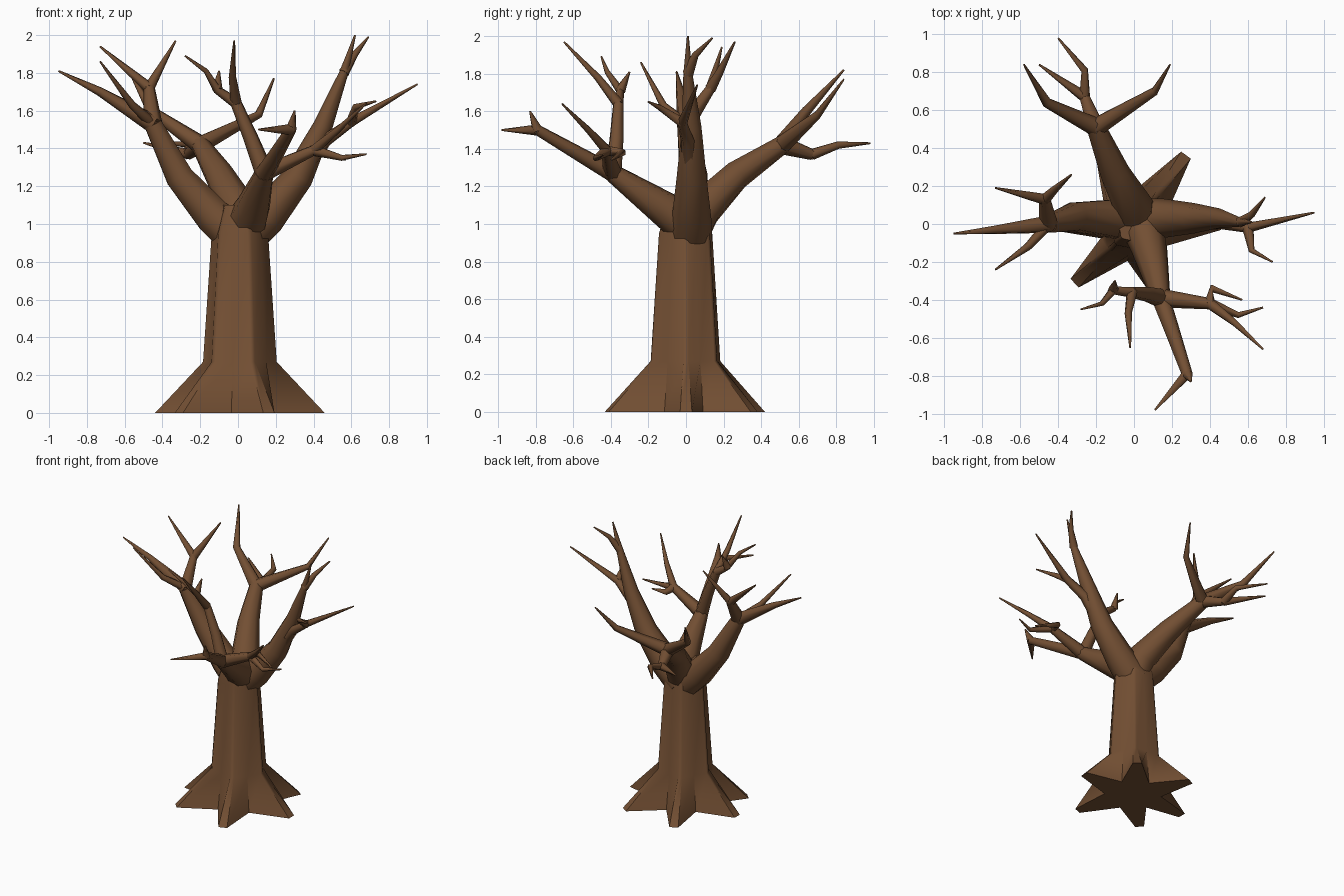
import bpy, bmesh
from math import radians, cos, sin, tau
from mathutils import Vector

cube = bpy.data.objects.get("Cube")
if cube:
    bpy.data.objects.remove(cube, do_unlink=True)

brown = (.17, .078, .033, 1)
bark = bpy.data.materials.new("brown bark")
bark.use_nodes = True
bark.diffuse_color = brown
shader = bark.node_tree.nodes["Principled BSDF"]
shader.inputs["Base Color"].default_value = brown
shader.inputs["Roughness"].default_value = .9


def skin(name, rings, smooth_angle):
    """Join equal rings of points into a closed, smooth-shaded tube."""
    bm = bmesh.new()
    loops = [[bm.verts.new(point) for point in ring] for ring in rings]
    for lower, upper in zip(loops, loops[1:]):
        for i in range(len(lower)):
            bm.faces.new((lower[i - 1], lower[i], upper[i], upper[i - 1]))
    bm.faces.new(loops[0])
    bm.faces.new(loops[-1])
    bmesh.ops.recalc_face_normals(bm, faces=bm.faces[:])
    mesh = bpy.data.meshes.new(name)
    bm.to_mesh(mesh)
    bm.free()
    mesh.materials.append(bark)
    obj = bpy.data.objects.new(name, mesh)
    bpy.context.collection.objects.link(obj)
    bpy.ops.object.select_all(action='DESELECT')
    obj.select_set(True)
    bpy.context.view_layer.objects.active = obj
    bpy.ops.object.shade_smooth_by_angle(angle=radians(smooth_angle))


def limb(name, thick, thin, *path, sides=6):
    """Limb along the path, tapering evenly with distance."""
    points = [Vector(p) for p in path]
    travelled = [0]
    for a, b in zip(points, points[1:]):
        travelled.append(travelled[-1] + (b - a).length)
    rings = []
    side = Vector((.3, .9, .2))
    for k, point in enumerate(points):
        before = points[max(k - 1, 0)]
        after = points[min(k + 1, len(points) - 1)]
        along = (after - before).normalized()
        side = (side - along * side.dot(along)).normalized()
        across = along.cross(side)
        radius = thick + (thin - thick) * travelled[k] / travelled[-1]
        turns = [tau * i / sides for i in range(sides)]
        rings.append([point + radius * (side * cos(t) + across * sin(t)) for t in turns])
    skin(name, rings, smooth_angle=75)


# Trunk: a fluted column whose ridges flare into pointed roots
root_bearings = [radians(b) for b in (0, 54, 115, 180, 224, 290)]
root_reach = .45
half_width = radians(4)
trunk_rings = []
for height, flare, valley in ((0, 1, .2), (.27, 0, .17), (.95, 0, .13), (1.1, 0, .09)):
    ridge = valley * 1.15
    ridge += flare * (root_reach - ridge)
    ring = []
    for i, bearing in enumerate(root_bearings):
        gap = (bearing - root_bearings[i - 1]) % tau
        for angle, radius in ((bearing - gap / 2, valley),
                              (bearing - half_width, ridge),
                              (bearing + half_width, ridge)):
            ring.append((radius * cos(angle) + .01, radius * sin(angle), height))
    trunk_rings.append(ring)
skin("trunk", trunk_rings, smooth_angle=50)

# Limb thicknesses
BOUGH, BRANCH, TWIG, TIP = .12, .05, .03, .005

# Right side of the crown
right_fork = (-.45, 0, 1.53)
right_knee = (-.47, .13, 1.72)
limb("right_bough", BOUGH, BRANCH, (0, .02, .93), (-.13, .03, 1.04), (-.31, .04, 1.25), right_fork, sides=8)
limb("right_long_branch", BRANCH, TIP, right_fork, (-.73, -.03, 1.7), (-.95, -.05, 1.81))
limb("right_front_branch", TWIG, TIP, right_fork, (-.56, -.12, 1.63), (-.73, -.24, 1.86))
limb("right_upper_branch", BRANCH, TWIG, right_fork, right_knee)
limb("right_upper_outer_twig", TWIG, TIP, right_knee, (-.73, .19, 1.94))
limb("right_upper_inner_twig", TWIG, TIP, right_knee, (-.42, .18, 1.81), (-.33, .26, 1.97))

# Left side of the crown
left_shoulder = (.32, .03, 1.25)
left_fork = (.6, -.02, 1.54)
left_crook = (.56, .01, 1.8)
limb("left_bough", BOUGH, TIP, (.02, .02, .93), (.15, .03, 1.04), left_shoulder,
     (.45, .03, 1.52), left_crook, (.62, .01, 2), sides=8)
limb("left_top_twig", TWIG, TIP, left_crook, (.62, .05, 1.9), (.69, .14, 1.99))
limb("left_outer_branch", BRANCH, TIP, left_shoulder, (.46, .01, 1.44), left_fork, (.95, .06, 1.74))
limb("left_outer_twig", TWIG, TIP, left_fork, (.62, -.14, 1.62), (.73, -.2, 1.65))

# Back of the crown
back_fork = (-.2, .51, 1.42)
back_knee = (-.26, .67, 1.37)
limb("back_bough", BOUGH, BRANCH, (.01, 0, .93), (0, .09, 1.08), (-.1, .27, 1.26), back_fork, sides=8)
limb("back_outer_branch", BRANCH, TIP, back_fork, (-.46, .64, 1.6), (-.58, .84, 1.82))
limb("back_inner_branch", BRANCH, TIP, back_fork, (.11, .7, 1.58), (.19, .84, 1.77))
limb("back_low_branch", BRANCH, TWIG, back_fork, back_knee)
limb("back_low_inner_twig", TWIG, TIP, back_knee, (-.26, .81, 1.42), (-.4, .98, 1.43))
limb("back_low_outer_twig", TWIG, TIP, back_knee, (-.5, .84, 1.43))

# Front of the crown
front_fork = (.14, -.39, 1.27)
front_elbow = (.28, -.79, 1.5)
rising_elbow = (-.01, -.36, 1.64)
rising_tuft = (-.11, -.35, 1.71)
side_fork = (.4, -.42, 1.39)
limb("front_bough", BOUGH, BRANCH, (.03, .03, .98), (.08, -.13, 1.09), front_fork, sides=8)
limb("front_long_branch", BRANCH, TWIG, front_fork, (.19, -.53, 1.35), front_elbow)
limb("front_long_low_twig", TWIG, TIP, front_elbow, (.11, -.98, 1.5))
limb("front_long_high_twig", TWIG, TIP, front_elbow, (.3, -.83, 1.6))
limb("front_rising_branch", BRANCH, TWIG, front_fork, (.07, -.37, 1.45), rising_elbow)
limb("front_rising_top", TWIG, TIP, rising_elbow, (-.03, -.47, 1.78), (-.02, -.65, 1.97))
limb("front_rising_side_branch", TWIG, TIP, rising_elbow, rising_tuft, (-.17, -.42, 1.81), (-.28, -.45, 1.89))
limb("front_rising_side_twig", TWIG, TIP, rising_tuft, (-.1, -.3, 1.81))
limb("front_side_branch", BRANCH, TWIG, front_fork, side_fork)
limb("front_side_long_twig", TWIG, TIP, side_fork, (.53, -.52, 1.5), (.68, -.66, 1.64))
limb("front_side_low_twig", TWIG, TIP, side_fork, (.55, -.48, 1.35), (.68, -.44, 1.37))
limb("front_side_back_twig", TWIG, TIP, side_fork, (.41, -.34, 1.38), (.57, -.4, 1.34))
